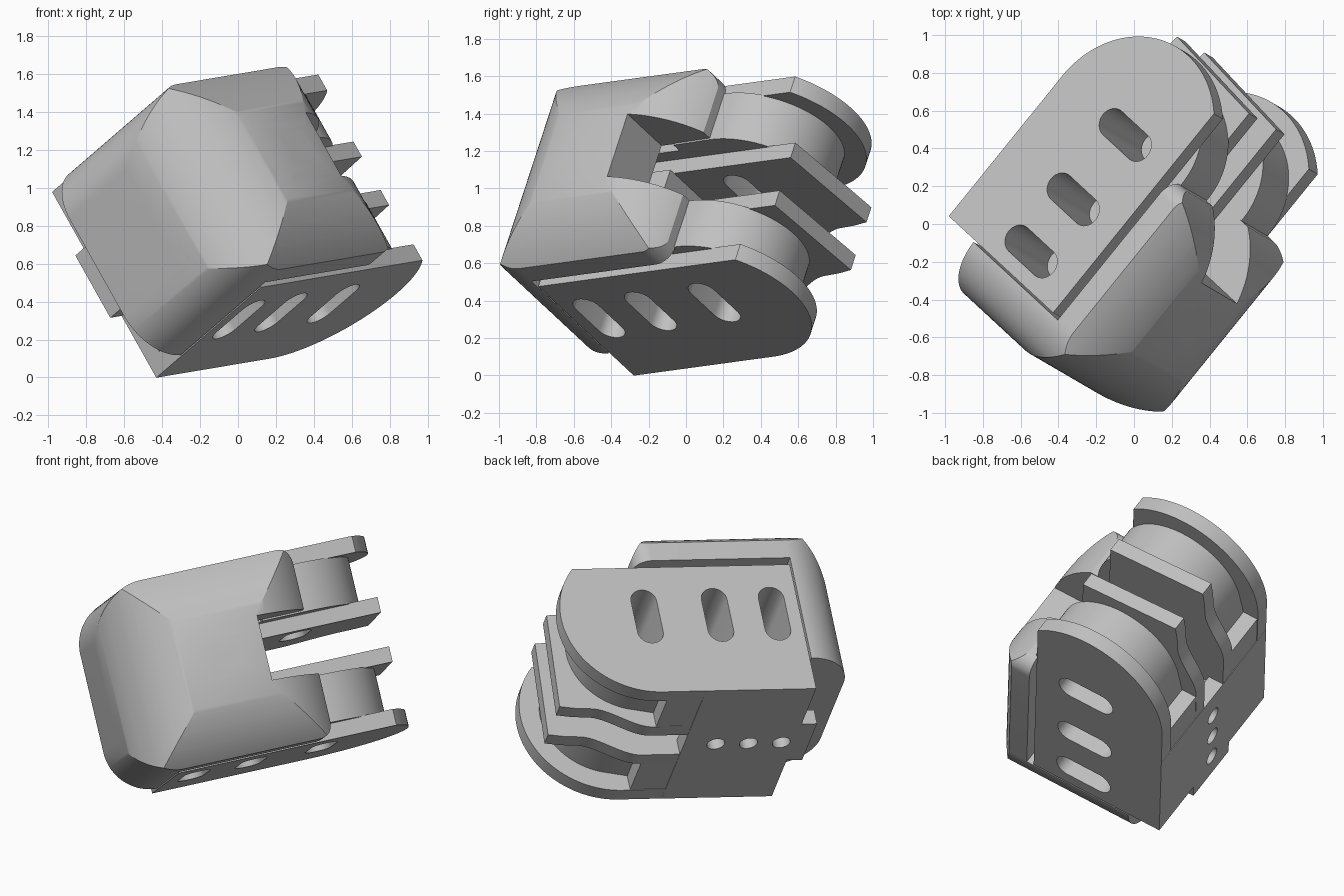
import bpy, bmesh, math
from mathutils import Matrix, Vector

cube = bpy.data.objects.get("Cube")
if cube:
    bpy.data.objects.remove(cube, do_unlink=True)

# Local frame: x along the length, y across the plates, z from base to cover
FRAME = Matrix(((0.625, -0.47, 0.619, -0.43),
                (0.773, 0.274, -0.573, -0.28),
                (0.105, 0.838, 0.534, 0.0),
                (0, 0, 0, 1)))
WIDTH = 1.169
MID = WIDTH / 2

grey = bpy.data.materials.new("light_grey")
grey.use_nodes = True
grey.diffuse_color = (0.53, 0.53, 0.53, 1)
grey.node_tree.nodes["Principled BSDF"].inputs["Base Color"].default_value = (0.53, 0.53, 0.53, 1)

PLACE = {"x": lambda p, d: (d, p[0], p[1]),
         "y": lambda p, d: (p[0], d, p[1]),
         "z": lambda p, d: (p[0], p[1], d)}


def arc(cx, cy, r, start, end, n=24):
    """Points along a circular arc, angles in degrees."""
    angles = [math.radians(start + (end - start) * i / n) for i in range(n + 1)]
    return [(cx + r * math.cos(a), cy + r * math.sin(a)) for a in angles]


def prism(name, profile, axis, lo, hi):
    """Extrude a flat profile along one local axis."""
    bm = bmesh.new()
    face = bm.faces.new([bm.verts.new(PLACE[axis](p, lo)) for p in profile])
    side = bmesh.ops.extrude_face_region(bm, geom=[face])
    verts = [g for g in side["geom"] if isinstance(g, bmesh.types.BMVert)]
    bmesh.ops.translate(bm, verts=verts, vec=Vector(PLACE[axis]((0, 0), hi - lo)))
    bmesh.ops.recalc_face_normals(bm, faces=bm.faces)
    mesh = bpy.data.meshes.new(name)
    bm.to_mesh(mesh)
    bm.free()
    mesh.materials.append(grey)
    obj = bpy.data.objects.new(name, mesh)
    bpy.context.collection.objects.link(obj)
    return obj


def block(name, x, y, z):
    return prism(name, [(x[0], y[0]), (x[1], y[0]), (x[1], y[1]), (x[0], y[1])], "z", *z)


def combine(obj, tools, operation):
    """Apply a boolean with each tool, then discard the tools."""
    bpy.context.view_layer.objects.active = obj
    for tool in tools:
        mod = obj.modifiers.new("cut", "BOOLEAN")
        mod.operation, mod.object, mod.solver = operation, tool, "EXACT"
        bpy.ops.object.modifier_apply(modifier=mod.name)
        bpy.data.objects.remove(tool, do_unlink=True)


def slot_cutters():
    out = []
    for x in (0.16, 0.517, 0.958):
        stadium = arc(x, 0.65, 0.08, 0, 180, 16) + arc(x, 0.43, 0.08, 180, 360, 16)
        out.append(prism("slot_cutter", stadium, "y", -0.2, WIDTH + 0.2))
    return out


def screw_cutters():
    return [prism("hole_cutter", arc(x, MID, 0.055, 0, 345, 23), "z", -0.1, 0.3)
            for x in (0.08, 0.285, 0.49)]


parts = []

# Plate and drum profiles, as length against height
cx, cz, r = 0.96, 0.535, 0.537
lift = math.degrees(math.asin((0.89 - cz) / r))
outer = [(0, 0.89), (0, 0)] + arc(cx, cz, r, -90, lift, 40)
wave = [(0.93 + 0.37 * t, 0.14 * t * t * (3 - 2 * t)) for t in [i / 16 for i in range(17)]]
inner = [(0, 0.815), (0, 0)] + wave + [(1.39, 0.145), (1.485, 0.16), (1.445, 0.815)]
drum = [(0.7, 0.945), (0.7, 0.89), (0.05, 0.89), (0.05, 0.09), (0.86, 0.09)]
drum += arc(cx, cz, 0.415, -75, 90, 36)

for side in (-1, 1):
    tag = "right" if side < 0 else "left"

    def span(a, b):
        """Distances out from the middle, on this side."""
        return sorted((MID + side * a, MID + side * b))

    for name, profile, a, b in (("outer_plate", outer, MID - 0.1, MID),
                                ("inner_plate", inner, 0.105, 0.2),
                                ("drum", drum, 0.195, MID - 0.095)):
        part = prism(f"{tag}_{name}", profile, "y", *span(a, b))
        combine(part, slot_cutters(), "DIFFERENCE")
        parts.append(part)
    parts.append(block(f"{tag}_base_wing", (0.68, 0.91), span(0.105, MID - 0.002), (0.002, 0.1)))

# Base with three screw holes, tab and core between the inner plates
base = block("base_plate", (0, 0.69), (0, WIDTH), (-0.002, 0.1))
core = block("core_block", (0.02, 0.64), (MID - 0.106, MID + 0.106), (0.05, 0.85))
for part in (base, core):
    combine(part, screw_cutters(), "DIFFERENCE")
parts += [base, core, block("base_tab", (-0.098, 0.01), (0.388, 0.78), (0, 0.1))]

# Cover: three crossing profiles give the domed top and rounded corners
TOP, BEND, FLOOR = 1.277, 0.58, 0.22
lo, hi = 0.002, WIDTH - 0.002
length_profile = ([(0.46 + BEND, FLOOR), (0.3 - BEND, FLOOR)]
                  + arc(0.3, TOP - BEND, BEND, 180, 90, 32)
                  + arc(0.46, TOP - BEND, BEND, 90, 0, 32))
dome = 0.78
run = math.degrees(math.asin((hi - MID - 0.05) / dome))
cross = ([(hi, 0), (lo, 0)] + arc(MID - 0.05, TOP - dome, dome, 90 + run, 90, 24)
         + arc(MID + 0.05, TOP - dome, dome, 90, 90 - run, 24))
front, rear, R, r2 = 0.3 - BEND, 0.95, 0.28, 0.1
plan = (arc(rear - r2, hi - r2, r2, 0, 90, 12) + arc(front + R, hi - R, R, 90, 180, 24)
        + arc(front + R, lo + R, R, 180, 270, 24) + arc(rear - r2, lo + r2, r2, 270, 360, 12))
cover = prism("cover", length_profile, "y", -0.1, WIDTH + 0.1)
combine(cover, [prism("cross_helper", cross, "x", -0.5, 1.3),
                prism("plan_helper", plan, "z", -0.2, 1.5)], "INTERSECT")

# Open the cover around the plates and notch its rear edge
combine(cover, [block("opening_cutter", (-0.012, 1.3), (-0.3, 1.5), (-0.1, 0.94)),
                block("notch_cutter", (0.61, 1.3), (0.392, 0.79), (0.5, 1.5))], "DIFFERENCE")
parts.append(cover)

# Stand everything in its tilted pose and shade curved faces smoothly
for obj in parts:
    obj.data.transform(FRAME)
    bpy.ops.object.select_all(action="DESELECT")
    obj.select_set(True)
    bpy.context.view_layer.objects.active = obj
    bpy.ops.object.shade_smooth_by_angle(angle=math.radians(25))
